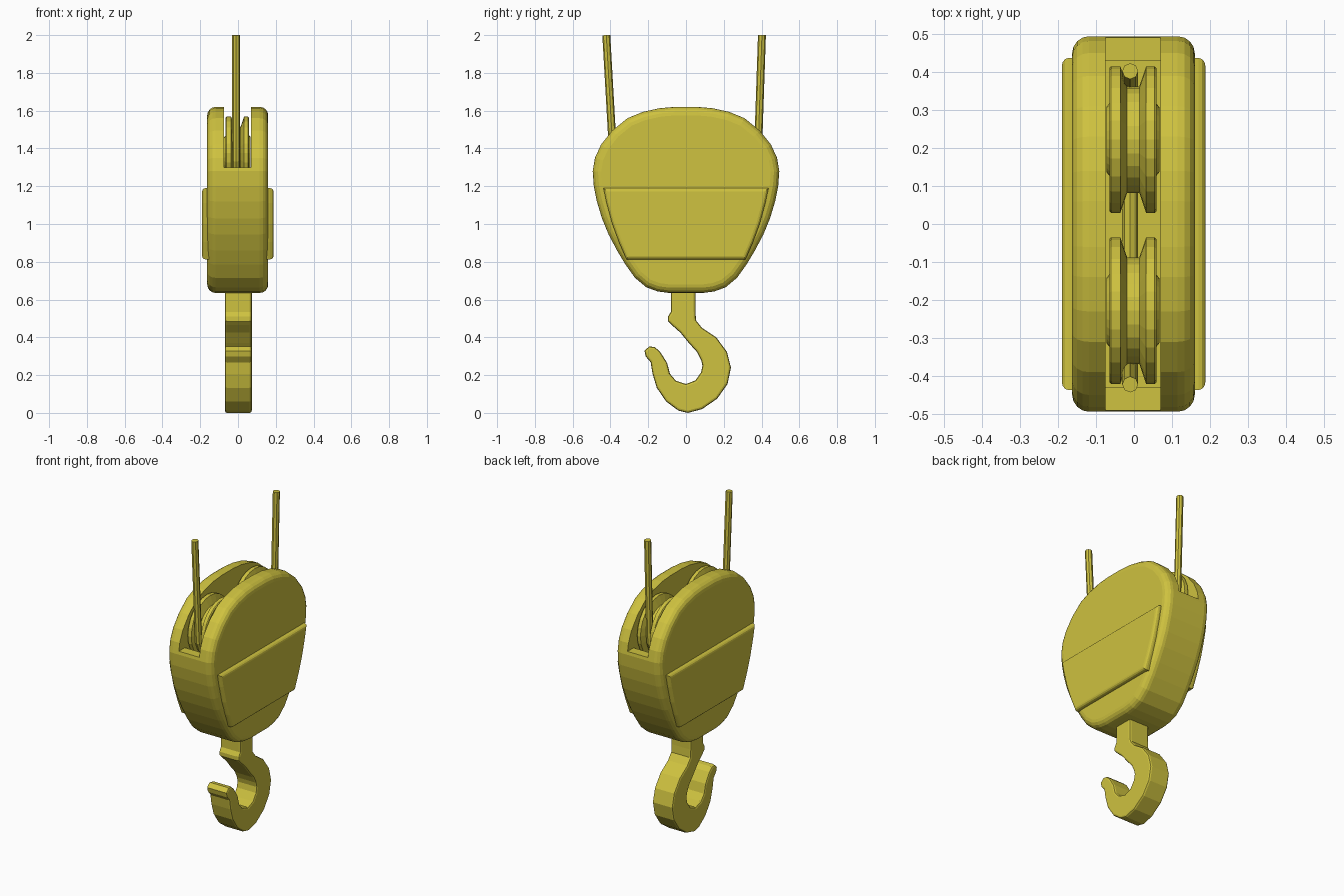
import bpy, bmesh, math
from mathutils import Matrix

if "Cube" in bpy.data.objects:
    bpy.data.objects.remove(bpy.data.objects["Cube"])

yellow = bpy.data.materials.new("crane yellow")
yellow.diffuse_color = (0.62, 0.54, 0.05, 1)
yellow.use_nodes = True
yellow.node_tree.nodes["Principled BSDF"].inputs["Base Color"].default_value = yellow.diffuse_color


def add_object(name, bm):
    bmesh.ops.recalc_face_normals(bm, faces=bm.faces)
    mesh = bpy.data.meshes.new(name)
    bm.to_mesh(mesh)
    bm.free()
    mesh.materials.append(yellow)
    ob = bpy.data.objects.new(name, mesh)
    bpy.context.collection.objects.link(ob)
    return ob


def slab(name, outline, x0, x1, bevel=0.0, segments=3):
    """Extrude a (y, z) outline along x, rounding only the rims of the caps."""
    bm = bmesh.new()
    a = [bm.verts.new((x0, y, z)) for y, z in outline]
    b = [bm.verts.new((x1, y, z)) for y, z in outline]
    caps = [bm.faces.new(a), bm.faces.new(b[::-1])]
    n = len(a)
    for i in range(n):
        j = (i + 1) % n
        bm.faces.new((a[i], b[i], b[j], a[j]))
    bmesh.ops.recalc_face_normals(bm, faces=bm.faces)
    if bevel:
        rims = [e for f in caps for e in f.edges]
        bmesh.ops.bevel(bm, geom=rims, offset=bevel, segments=segments,
                        profile=0.5, affect='EDGES')
    return add_object(name, bm)


def mirrored(half):
    return half + [(-y, z) for y, z in reversed(half)]


# Housing with rounded rims
half = [(0.06, 1.62), (0.14, 1.613), (0.23, 1.593), (0.31, 1.56), (0.39, 1.495),
        (0.45, 1.42), (0.482, 1.35), (0.494, 1.28), (0.488, 1.2), (0.472, 1.12),
        (0.445, 1.03), (0.41, 0.945), (0.365, 0.86), (0.32, 0.785), (0.27, 0.715),
        (0.21, 0.665), (0.15, 0.643), (0.09, 0.635)]
housing = slab("housing", mirrored(half), -0.163, 0.16, 0.045, 4)

# Slot for the sheaves: open at both ends, deeper pocket in the middle
cutter = slab("slot_cutter", mirrored([(0.6, 1.8), (0.6, 1.3), (0.43, 1.3), (0.43, 1.15)]),
              -0.075, 0.07)
cutter.hide_render = True
cutter.hide_set(True)
cut = housing.modifiers.new("slot", 'BOOLEAN')
cut.operation = 'DIFFERENCE'
cut.solver = 'EXACT'
cut.object = cutter

# Raised side plates
plate = mirrored([(0.437, 1.19), (0.42, 1.11), (0.39, 1.0), (0.355, 0.905), (0.315, 0.813)])
slab("side_plate_left", plate, -0.19, -0.12, 0.018)
slab("side_plate_right", plate, 0.12, 0.188, 0.018)

# Hook with shank
hook = [(-0.08, 0.70), (-0.08, 0.535), (-0.095, 0.51), (-0.095, 0.485), (-0.075, 0.465),
        (-0.03, 0.425), (0.015, 0.37), (0.06, 0.32), (0.08, 0.28), (0.087, 0.25),
        (0.08, 0.215), (0.05, 0.172), (0.0, 0.153), (-0.053, 0.17), (-0.085, 0.207),
        (-0.10, 0.265), (-0.138, 0.325), (-0.165, 0.348), (-0.195, 0.352),
        (-0.22, 0.328), (-0.213, 0.298), (-0.187, 0.268), (-0.177, 0.207),
        (-0.155, 0.133), (-0.105, 0.06), (-0.04, 0.012), (0.01, 0.0), (0.085, 0.02),
        (0.165, 0.075), (0.22, 0.153), (0.238, 0.24), (0.217, 0.323), (0.16, 0.40),
        (0.085, 0.45), (0.053, 0.49), (0.05, 0.54), (0.05, 0.70)]
slab("hook", hook, -0.07, 0.073, 0.012, 2)

# Grooved sheaves, lathed around x
SHEAVE_Z = 1.375
SHEAVES = (-0.228, 0.222)
section = [(-0.073, 0.0), (-0.073, 0.085), (-0.065, 0.095), (-0.065, 0.188), (-0.06, 0.193),
           (-0.036, 0.193), (-0.018, 0.14), (0.014, 0.14), (0.032, 0.193), (0.054, 0.193),
           (0.059, 0.188), (0.059, 0.095), (0.067, 0.085), (0.067, 0.0)]
for name, y in zip(("sheave_front", "sheave_back"), SHEAVES):
    bm = bmesh.new()
    verts = [bm.verts.new((x, r, 0)) for x, r in section]
    edges = [bm.edges.new(p) for p in zip(verts, verts[1:])]
    bmesh.ops.spin(bm, geom=verts + edges, axis=(1, 0, 0), cent=(0, 0, 0),
                   angle=math.tau, steps=24, use_merge=True)
    bmesh.ops.remove_doubles(bm, verts=bm.verts, dist=1e-4)
    bmesh.ops.transform(bm, matrix=Matrix.Translation((0, y, SHEAVE_Z)), verts=bm.verts)
    add_object(name, bm)

# Rope: down, under both sheaves and up again
R = 0.16
path = [(-0.422, 2.0)]
path += [(SHEAVES[0] + R * math.cos(math.radians(a)), SHEAVE_Z + R * math.sin(math.radians(a)))
         for a in range(175, 271, 19)]
path += [(SHEAVES[1] + R * math.cos(math.radians(a)), SHEAVE_Z + R * math.sin(math.radians(a)))
         for a in range(270, 366, 19)]
path += [(0.402, 2.0)]
curve = bpy.data.curves.new("rope", 'CURVE')
curve.dimensions = '3D'
curve.bevel_depth = 0.021
curve.bevel_resolution = 2
curve.use_fill_caps = True
line = curve.splines.new('POLY')
line.points.add(len(path) - 1)
for point, (y, z) in zip(line.points, path):
    point.co = (-0.01, y, z, 1)
    point.radius = 1
line.use_smooth = False
curve.materials.append(yellow)
bpy.context.collection.objects.link(bpy.data.objects.new("rope", curve))
